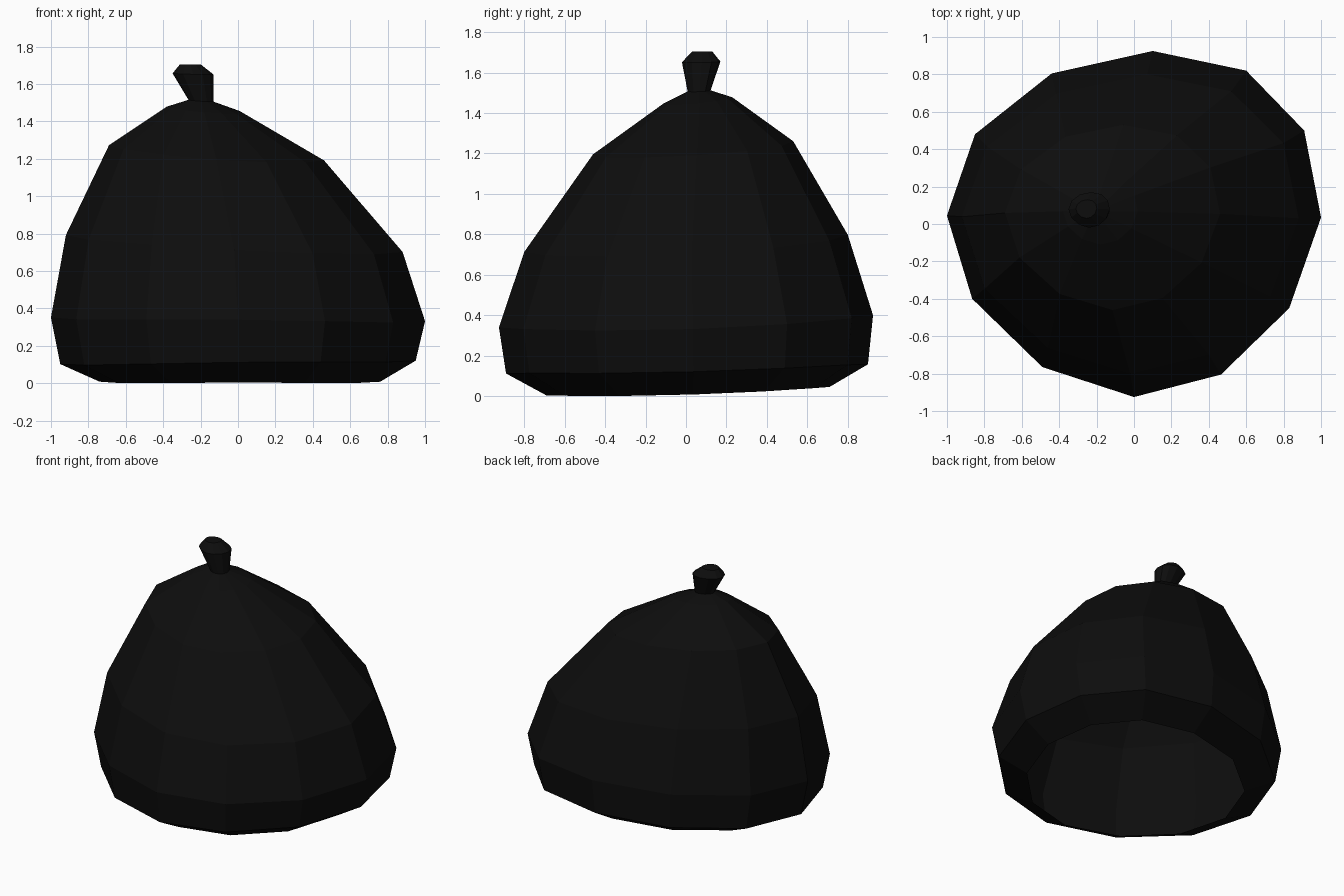
import bpy, bmesh

if "Cube" in bpy.data.objects:
    bpy.data.objects.remove(bpy.data.objects["Cube"])

# Uneven 12-sided outline at the widest part of the sack
OUTLINE = [(1, .035), (.91, .5), (.6, .82), (.1, .925), (-.44, .805), (-.85, .48),
           (-1, .045), (-.865, -.4), (-.49, -.765), (0, -.925), (.465, -.805), (.83, -.45)]

# Each ring: centre x, y, z, half width, half depth, tilt in x, tilt in y, sag
NECK = (-.198, .065, 1.51, .067, .057, -.07, .05, 0)
BODY = [(.01, .01, .007, .75, .70, 0, .03, .035),
        (0, .005, .11, .95, .895, .01, .025, .03),
        (0, 0, .34, 1.0, .925, -.01, .033, .035),
        (-.02, 0, .745, .90, .80, -.05, .056, .02),
        (-.115, .035, 1.23, .575, .495, -.07, .07, 0),
        (-.18, .06, 1.463, .20, .17, -.075, .09, 0),
        NECK]
KNOT = [NECK,
        (-.24, .075, 1.653, .11, .095, -.03, .02, 0),
        (-.255, .08, 1.704, .056, .05, 0, 0, 0)]

black = bpy.data.materials.new("black_plastic")
black.diffuse_color = (.004, .004, .004, 1)
black.use_nodes = True
black.node_tree.nodes["Principled BSDF"].inputs["Base Color"].default_value = black.diffuse_color


def loft(name, rings, cap_top):
    bm = bmesh.new()
    loops = []
    for cx, cy, cz, rx, ry, tx, ty, sag in rings:
        loop = []
        for u, v in OUTLINE:
            dx, dy = u * rx, v * ry / .925
            loop.append(bm.verts.new((cx + dx, cy + dy, cz + tx * dx + ty * dy + sag * dy * dy)))
        loops.append(loop)
    n = len(OUTLINE)
    for low, high in zip(loops, loops[1:]):
        for i in range(n):
            j = (i + 1) % n
            bm.faces.new((low[i], low[j], high[j], high[i]))
    if cap_top:
        bm.faces.new(loops[-1])
    mesh = bpy.data.meshes.new(name)
    bm.to_mesh(mesh)
    bm.free()
    mesh.materials.append(black)
    obj = bpy.data.objects.new(name, mesh)
    bpy.context.collection.objects.link(obj)
    return obj


# Slumped sack, a shell with an open underside
loft("sack_body", BODY, False)
# Flared tied end
loft("tied_top", KNOT, True)
